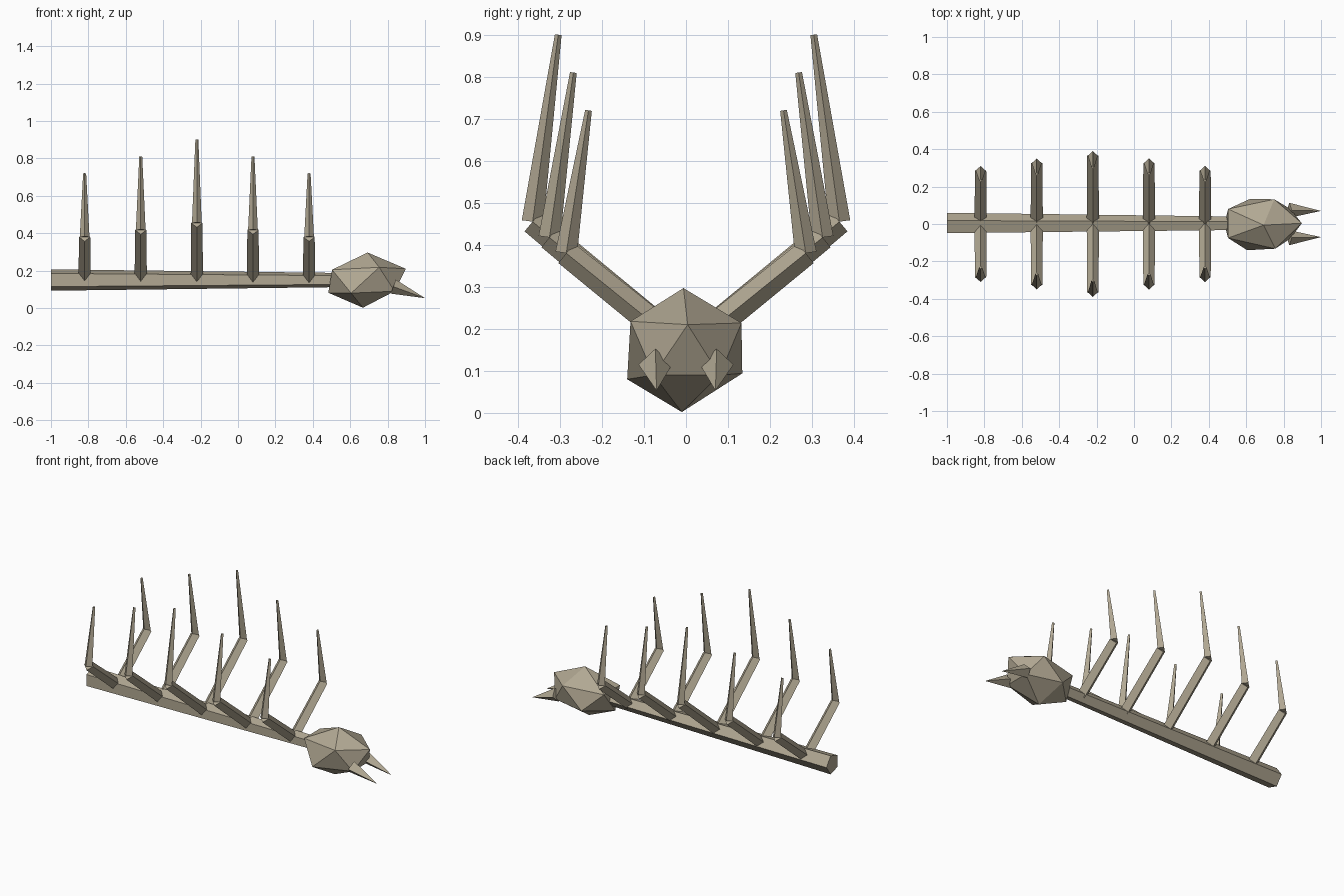
import bpy, bmesh, math
from mathutils import Vector

if "Cube" in bpy.data.objects:
    bpy.data.objects.remove(bpy.data.objects["Cube"])

bone = bpy.data.materials.new("old bone")
bone.diffuse_color = (0.44, 0.39, 0.29, 1)
bone.use_nodes = True
bone.node_tree.nodes["Principled BSDF"].inputs["Base Color"].default_value = bone.diffuse_color


def finish(name, bm):
    bmesh.ops.recalc_face_normals(bm, faces=bm.faces[:])
    me = bpy.data.meshes.new(name)
    bm.to_mesh(me)
    bm.free()
    me.materials.append(bone)
    ob = bpy.data.objects.new(name, me)
    bpy.context.collection.objects.link(ob)
    return ob


def add_shaft(bm, start, end, r1, r2, sides, ref):
    """Tapered shaft whose first corner points along ref."""
    start, end = Vector(start), Vector(end)
    axis = (end - start).normalized()
    ref = Vector(ref)
    u = (ref - axis * ref.dot(axis)).normalized()
    v = axis.cross(u)
    dirs = [u * math.cos(a) + v * math.sin(a)
            for a in (2 * math.pi * i / sides for i in range(sides))]
    base = [bm.verts.new(start + d * r1) for d in dirs]
    bm.faces.new(base)
    if r2 == 0:
        tip = [bm.verts.new(end)] * sides
    else:
        tip = [bm.verts.new(end + d * r2) for d in dirs]
        bm.faces.new(tip)
    for i in range(sides):
        j = (i + 1) % sides
        if r2 == 0:
            bm.faces.new((base[i], base[j], tip[0]))
        else:
            bm.faces.new((base[i], base[j], tip[j], tip[i]))


# Five-sided spine, thinner towards the skull
bm = bmesh.new()
add_shaft(bm, (-1, 0, 0.15), (0.53, 0, 0.15), 0.06, 0.04, 5, (0, 1, 0))
finish("spine", bm)

# Five pairs of two-part ribs, tallest in the middle
for i, x in enumerate((-0.82, -0.52, -0.22, 0.08, 0.38)):
    k = 2 - abs(i - 2)
    knee_y, knee_z = 0.285 + 0.04 * k, 0.38 + 0.0375 * k
    tip_y, tip_z = 0.232 + 0.036 * k, 0.72 + 0.09 * k
    for side, label in ((-1, "front"), (1, "back")):
        knee = (x, side * knee_y, knee_z)
        bm = bmesh.new()
        add_shaft(bm, (x, 0, 0.15), knee, 0.033, 0.03, 4, (1, 0, 0))
        add_shaft(bm, knee, (x, side * tip_y, tip_z), 0.026, 0.008, 4, (1, 0, 0))
        finish(f"{label}_rib_{i + 1}", bm)

# Skull: slightly uneven twenty-sided lump
corners = [
    (0.693, -0.006, 0.297), (0.668, -0.01, 0.002), (0.897, 0.004, 0.21),
    (0.755, -0.132, 0.218), (0.75, 0.132, 0.214),
    (0.503, -0.075, 0.205), (0.503, 0.08, 0.205),
    (0.483, 0.0, 0.082), (0.62, 0.134, 0.094), (0.605, -0.14, 0.08),
    (0.837, -0.077, 0.09), (0.837, 0.08, 0.09)]
bm = bmesh.new()
for c in corners:
    bm.verts.new(c)
bmesh.ops.convex_hull(bm, input=bm.verts[:])
finish("skull", bm)

# Pair of four-sided fangs
for side, label in ((-1, "front"), (1, "back")):
    bm = bmesh.new()
    add_shaft(bm, (0.83, side * 0.073, 0.115), (1.0, side * 0.07, 0.053),
              0.04, 0, 4, (0, 1, 0))
    finish(f"{label}_fang", bm)
